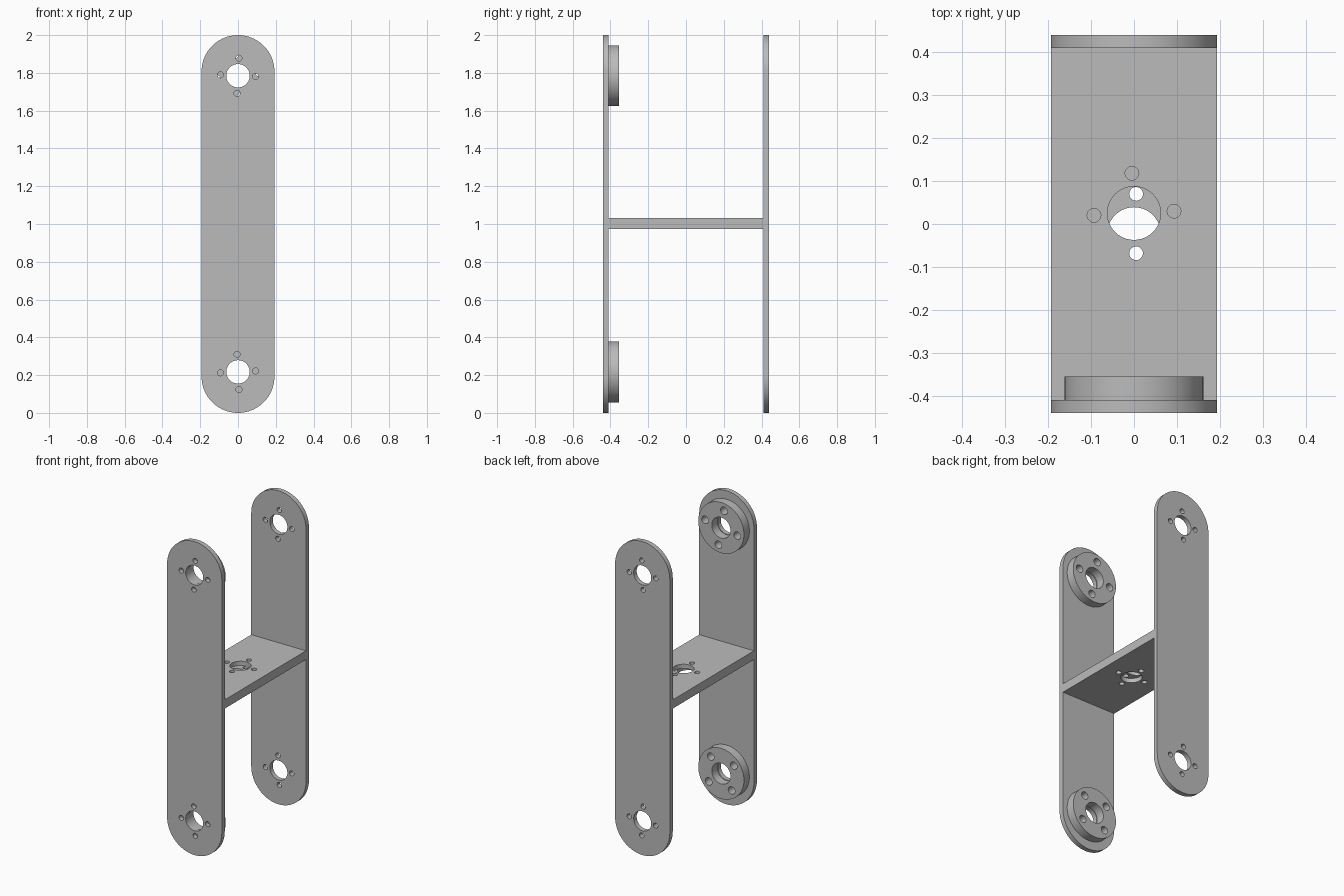
import bpy, bmesh, math
from mathutils import Matrix

if "Cube" in bpy.data.objects:
    bpy.data.objects.remove(bpy.data.objects["Cube"])

grey = bpy.data.materials.new("metal_grey")
grey.diffuse_color = (0.5, 0.5, 0.5, 1)
grey.use_nodes = True
grey.node_tree.nodes["Principled BSDF"].inputs["Base Color"].default_value = grey.diffuse_color

HALF_W = 0.193      # half width of the bracket
BORE = 0.062        # central hole radius
PIN = 0.016         # small screw hole radius


def circle(cx, cy, r, n=40):
    return [(cx + r * math.cos(2 * math.pi * i / n),
             cy + r * math.sin(2 * math.pi * i / n)) for i in range(n)]


def bolt_pattern(cx, cy, turn, ring=0.093, pin=PIN, bore=BORE):
    """Central bore with four screw holes around it."""
    loops = [circle(cx, cy, bore)]
    for k in range(4):
        a = math.radians(turn + 90 * k)
        loops.append(circle(cx + ring * math.cos(a), cy + ring * math.sin(a), pin, 20))
    return loops


def sheet(name, loops, thickness, matrix):
    """Flat plate: first loop is the outline, the rest are holes."""
    cu = bpy.data.curves.new(name, 'CURVE')
    cu.dimensions = '2D'
    cu.fill_mode = 'BOTH'
    cu.extrude = thickness / 2
    for pts in loops:
        sp = cu.splines.new('POLY')
        sp.points.add(len(pts) - 1)
        for p, (x, y) in zip(sp.points, pts):
            p.co = (x, y, 0, 1)
        sp.use_cyclic_u = True
    ob = bpy.data.objects.new(name, cu)
    bpy.context.collection.objects.link(ob)
    bpy.ops.object.select_all(action='DESELECT')
    ob.select_set(True)
    bpy.context.view_layer.objects.active = ob
    bpy.ops.object.convert(target='MESH')
    ob = bpy.context.view_layer.objects.active
    # weld caps to walls
    bm = bmesh.new()
    bm.from_mesh(ob.data)
    bmesh.ops.remove_doubles(bm, verts=bm.verts, dist=1e-5)
    bmesh.ops.recalc_face_normals(bm, faces=bm.faces)
    bm.to_mesh(ob.data)
    bm.free()
    ob.data.transform(matrix)
    ob.data.materials.clear()
    ob.data.materials.append(grey)
    bpy.ops.object.shade_smooth_by_angle(angle=math.radians(30))
    return ob


def upright(y):
    """Local xy becomes world xz, centred at depth y."""
    return Matrix.Translation((0, y, 0)) @ Matrix.Rotation(math.pi / 2, 4, 'X')


# Round-ended side plates
n = 32
stadium = [(HALF_W * math.cos(math.pi * i / n), 2 - HALF_W + HALF_W * math.sin(math.pi * i / n))
           for i in range(n + 1)]
stadium += [(-x, 2 - z) for x, z in stadium]
TOP, LOW = 1.785, 0.217
for name, y in (("front_plate", -0.424), ("back_plate", 0.424)):
    sheet(name, [stadium] + bolt_pattern(0, TOP, -3) + bolt_pattern(0, LOW, 3),
          0.03, upright(y))

# Round bosses on the inside of the front plate
for name, z, turn in (("upper_boss", TOP, 10), ("lower_boss", LOW, 50)):
    sheet(name, [circle(0, z, 0.161, 64)]
          + bolt_pattern(0, z, turn, ring=0.115, pin=0.024, bore=0.066),
          0.055, upright(-0.3815))

# Cross web made of two stacked sheets with offset holes
web = [(-HALF_W, -0.41), (HALF_W, -0.41), (HALF_W, 0.41), (-HALF_W, 0.41)]
for name, z, cy, turn in (("upper_web", 1.0165, 0.025, 3), ("lower_web", 0.9885, -0.023, -3)):
    sheet(name, [web] + bolt_pattern(0, cy, turn), 0.028, Matrix.Translation((0, 0, z)))
